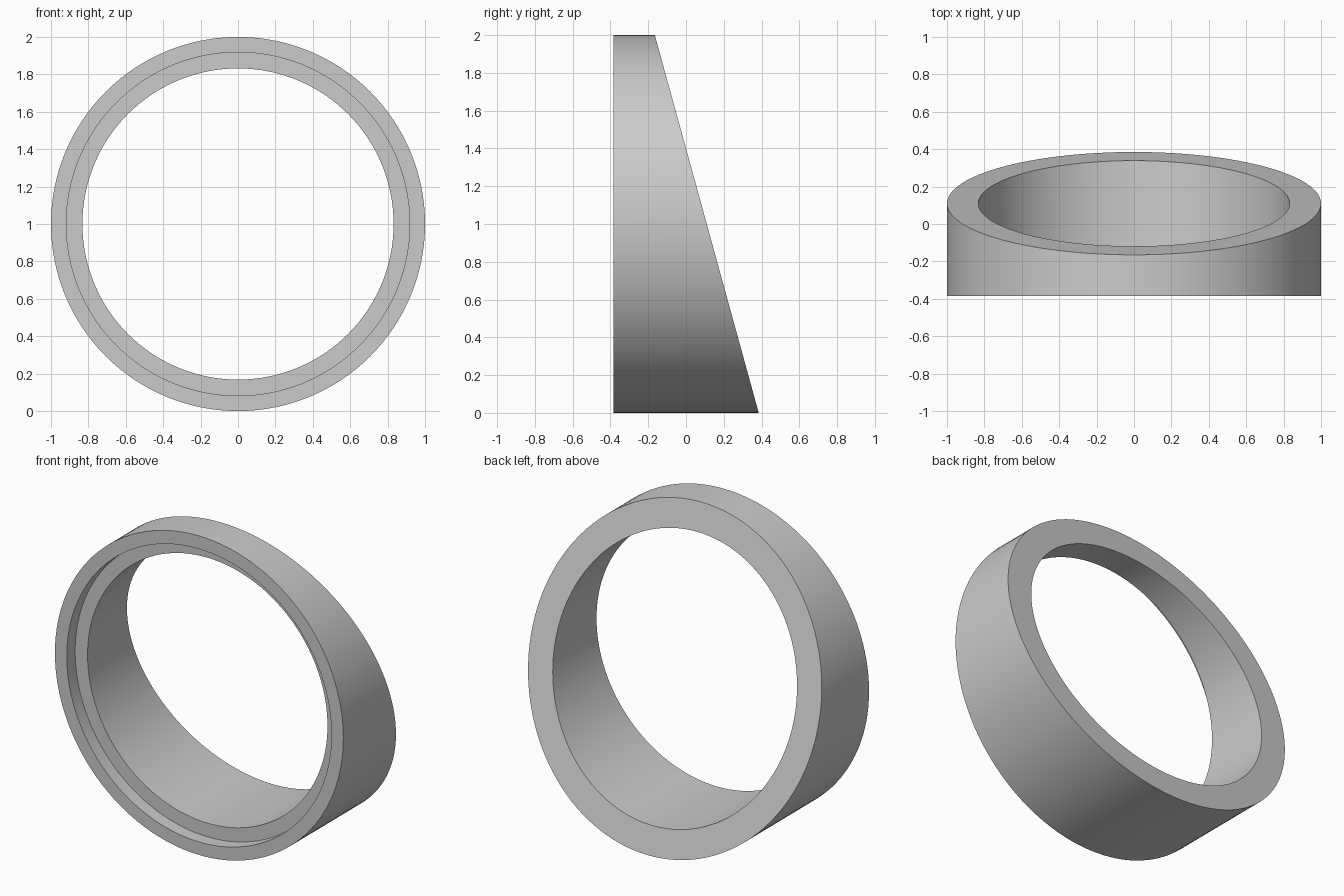
import bpy
import bmesh
from math import sin, cos, tau, radians

old = bpy.data.objects.get("Cube")
if old:
    bpy.data.objects.remove(old, do_unlink=True)

SEGMENTS = 128
FRONT, STEP = -0.385, -0.302
OUTER, RECESS, BORE = 1.0, 0.918, 0.832


def slanted_back(z):
    """Depth of the tilted rear plane at height z."""
    return 0.385 - 0.275 * z


def flat(y):
    return lambda z: y


grey = bpy.data.materials.new("plain grey")
grey.use_nodes = True
colour = (0.6, 0.6, 0.6, 1)
grey.diffuse_color = colour
grey.node_tree.nodes["Principled BSDF"].inputs["Base Color"].default_value = colour

# Cross-section: radius and depth rule of each edge loop
profile = [
    (OUTER, flat(FRONT)),
    (OUTER, slanted_back),
    (BORE, slanted_back),
    (BORE, flat(STEP)),
    (RECESS, flat(STEP)),
    (RECESS, flat(FRONT)),
]

# Wedge ring: sweep the cross-section around the bore axis
bm = bmesh.new()
loops = []
for radius, depth in profile:
    loop = []
    for i in range(SEGMENTS):
        a = tau * i / SEGMENTS
        x, z = radius * cos(a), 1 + radius * sin(a)
        loop.append(bm.verts.new((x, depth(z), z)))
    loops.append(loop)
for k, a in enumerate(loops):
    b = loops[(k + 1) % len(loops)]
    for i in range(SEGMENTS):
        j = (i + 1) % SEGMENTS
        bm.faces.new((a[i], a[j], b[j], b[i]))
bmesh.ops.recalc_face_normals(bm, faces=bm.faces)

mesh = bpy.data.meshes.new("wedge_ring")
bm.to_mesh(mesh)
bm.free()
mesh.materials.append(grey)
ring = bpy.data.objects.new("wedge_ring", mesh)
bpy.context.collection.objects.link(ring)

# Smooth walls with crisp rims
bpy.ops.object.select_all(action="DESELECT")
ring.select_set(True)
bpy.context.view_layer.objects.active = ring
bpy.ops.object.shade_smooth_by_angle(angle=radians(30))
